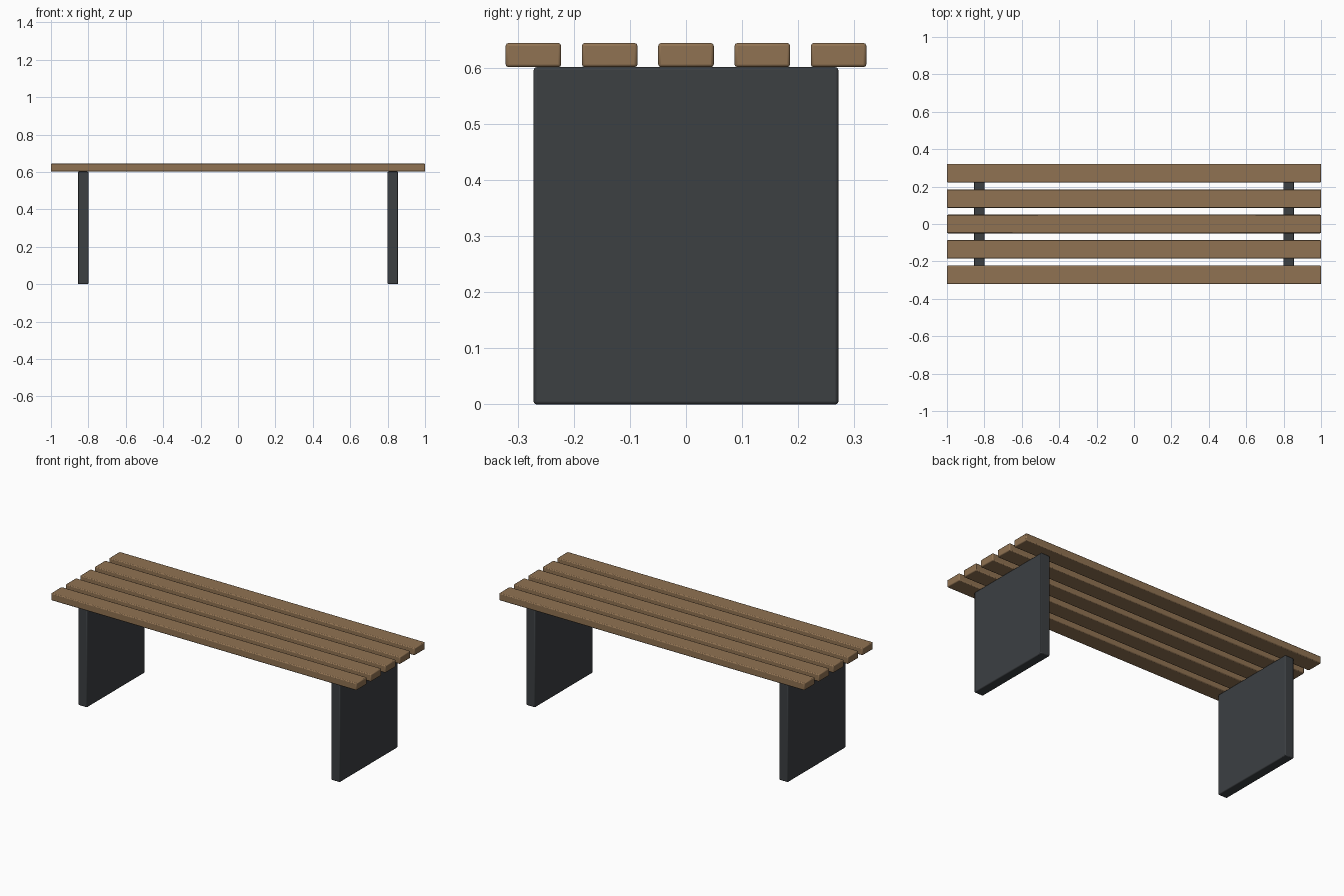
import bpy

if "Cube" in bpy.data.objects:
    bpy.data.objects.remove(bpy.data.objects["Cube"])


def material(name, color):
    mat = bpy.data.materials.new(name)
    mat.diffuse_color = color
    mat.use_nodes = True
    mat.node_tree.nodes["Principled BSDF"].inputs["Base Color"].default_value = mat.diffuse_color
    return mat


def rounded_box(name, center, size, bevel, mat):
    bpy.ops.mesh.primitive_cube_add(size=1, location=center)
    obj = bpy.context.object
    obj.name = name
    obj.scale = size
    bpy.ops.object.transform_apply(location=False, rotation=False, scale=True)
    mod = obj.modifiers.new("soft_edges", 'BEVEL')
    mod.width = bevel
    mod.segments = 2
    obj.data.materials.append(mat)
    bpy.ops.object.shade_smooth_by_angle()
    return obj


wood = material("wood", (0.28, 0.17, 0.085, 1))
metal = material("dark_metal", (0.045, 0.05, 0.055, 1))

LEG_TOP = 0.601
SLAT_H = 0.043

# Seat slats
for i in range(5):
    rounded_box(f"seat_slat_{i + 1}", (0, (i - 2) * 0.136, LEG_TOP + SLAT_H / 2),
                (2.0, 0.099, SLAT_H), 0.005, wood)

# Solid panel legs at both ends
for side, name in ((-1, "left_leg_panel"), (1, "right_leg_panel")):
    rounded_box(name, (side * 0.828, 0, LEG_TOP / 2),
                (0.057, 0.543, LEG_TOP), 0.005, metal)
